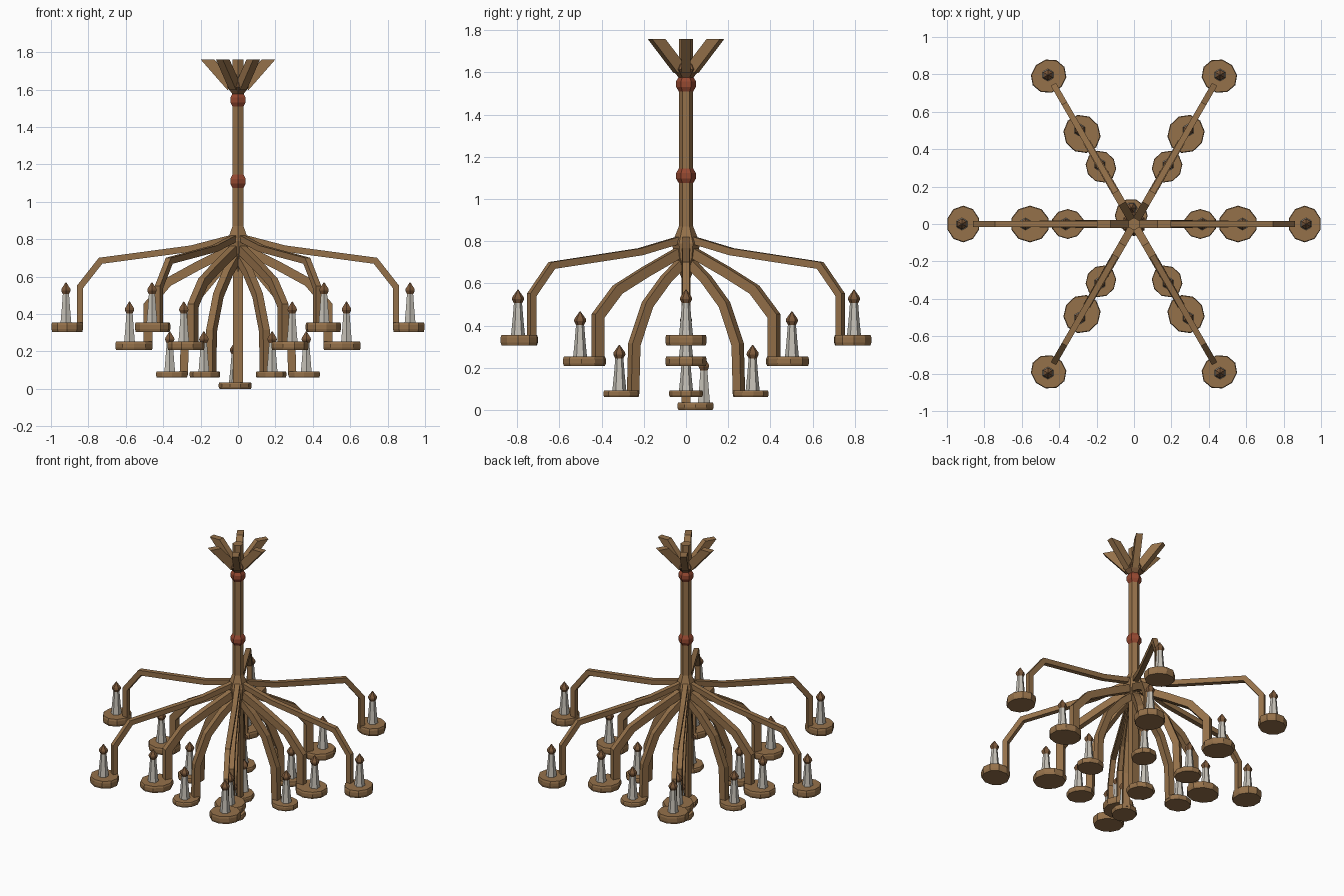
import bpy, bmesh, math
from mathutils import Matrix, Vector

cube = bpy.data.objects.get("Cube")
if cube:
    bpy.data.objects.remove(cube, do_unlink=True)


def material(name, colour):
    m = bpy.data.materials.new(name)
    m.use_nodes = True
    m.diffuse_color = (*colour, 1)
    m.node_tree.nodes["Principled BSDF"].inputs["Base Color"].default_value = (*colour, 1)
    return m


WOOD = material("brown wood", (0.30, 0.165, 0.068))
DARK = material("dark wood", (0.20, 0.098, 0.042))
WAX = material("pale wax", (0.56, 0.53, 0.47))
RED = material("red band", (0.30, 0.065, 0.03))


def finish(name, bm, mat, matrix=Matrix()):
    bmesh.ops.recalc_face_normals(bm, faces=bm.faces)
    mesh = bpy.data.meshes.new(name)
    bm.to_mesh(mesh)
    bm.free()
    mesh.materials.append(mat)
    ob = bpy.data.objects.new(name, mesh)
    ob.matrix_world = matrix
    bpy.context.collection.objects.link(ob)
    return ob


def loft(name, rings, mat, matrix):
    """Skin a list of equal-length rings of points and cap both ends."""
    bm = bmesh.new()
    loops = [[bm.verts.new(p) for p in ring] for ring in rings]
    n = len(loops[0])
    for a, b in zip(loops, loops[1:]):
        for i in range(n):
            j = (i + 1) % n
            bm.faces.new((a[i], a[j], b[j], b[i]))
    bm.faces.new(loops[0])
    bm.faces.new(loops[-1])
    return finish(name, bm, mat, matrix)


def turned(name, profile, sides, mat, matrix=Matrix()):
    """Faceted turned part from (radius, height) pairs."""
    rings = []
    for r, z in profile:
        angles = [math.tau * (i + 0.5) / sides for i in range(sides)]
        rings.append([(r * math.cos(a), r * math.sin(a), z) for a in angles])
    return loft(name, rings, mat, matrix)


def beam(name, path, thick, width, mat, matrix, flat_end=False):
    """Mitred rectangular bar following (radius, height) points."""
    pts = [Vector(p) for p in path]
    rings = []
    for i, p in enumerate(pts):
        d0 = (p - pts[i - 1]).normalized() if i else None
        d1 = (pts[i + 1] - p).normalized() if i < len(pts) - 1 else None
        d0, d1 = d0 or d1, d1 or d0
        t = (d0 + d1).normalized()
        side = Vector((-t.y, t.x)) * (thick / 2 / t.dot(d1))
        if flat_end and i == len(pts) - 1:
            side = Vector((-thick / 2 / t.y, 0))
        a, b, w = p + side, p - side, width / 2
        rings.append([(a.x, -w, a.y), (a.x, w, a.y), (b.x, w, b.y), (b.x, -w, b.y)])
    return loft(name, rings, mat, matrix)


def dish_and_candle(label, base, height, rx, ry, dish_at, candle_at, spin=Matrix()):
    place = spin @ Matrix.Translation((dish_at, 0, base))
    turned(label + "_dish", [(0.95, 0), (1, height * 0.3), (1, height * 0.75), (0.96, height)],
           10, WOOD, place @ Matrix.Diagonal((rx, ry, 1, 1)))
    place = spin @ Matrix.Translation((candle_at, 0, base + height))
    turned(label + "_candle", [(0.033, 0), (0.026, 0.07), (0.019, 0.155)], 6, WAX, place)
    turned(label + "_flame", [(0.016, 0.145), (0.029, 0.17), (0.027, 0.18), (0.002, 0.215)],
           6, DARK, place)


# Central shaft, hub and red bands
turned("shaft", [(0.034, 0.83), (0.034, 1.62)], 6, WOOD)
turned("hub", [(0.02, 0.62), (0.055, 0.72), (0.066, 0.79), (0.034, 0.87)], 6, WOOD)
for z in (1.11, 1.545):
    turned("red_band", [(0.034, z - 0.035), (0.047, z - 0.013), (0.047, z + 0.013),
                        (0.034, z + 0.035)], 6, RED)
turned("ceiling_cup", [(0.034, 1.575), (0.066, 1.615), (0.05, 1.64)], 6, DARK)
turned("ceiling_stem", [(0.034, 1.6), (0.034, 1.76)], 6, WOOD)

# Three tiers: arm path, thickness, width, dish base, height, radii, dish and candle distance
tiers = {
    "upper": ([(0.02, 0.81), (0.25, 0.75), (0.735, 0.685), (0.845, 0.545), (0.845, 0.32)],
              0.034, 0.032, 0.305, 0.05, 0.089, 0.098, 0.913, 0.92),
    "middle": ([(0.02, 0.755), (0.22, 0.655), (0.375, 0.57), (0.482, 0.445), (0.482, 0.22)],
               0.048, 0.04, 0.207, 0.045, 0.105, 0.098, 0.556, 0.58),
    "lower": ([(0.02, 0.7), (0.11, 0.62), (0.21, 0.50), (0.283, 0.31), (0.29, 0.075)],
              0.044, 0.042, 0.06, 0.033, 0.088, 0.08, 0.354, 0.365),
}
for k in range(6):
    spin = Matrix.Rotation(math.radians(60 * k), 4, "Z")
    for label, (path, thick, width, *rest) in tiers.items():
        beam(label + "_arm", path, thick, width, WOOD, spin)
        dish_and_candle(label, *rest, spin)
    # Splayed ceiling prongs
    beam("ceiling_prong", [(0.035, 1.615), (0.162, 1.76)], 0.055, 0.042, WOOD, spin, True)

# Lowest light hanging on a straight stem
beam("bottom_stem", [(0, 0.7), (0, 0.02)], 0.042, 0.056, WOOD,
     Matrix.Rotation(math.radians(90), 4, "Z"))
dish_and_candle("bottom", 0, 0.035, 0.09, 0.088, 0.045, 0.085,
                Matrix.Translation((-0.015, 0, 0)) @ Matrix.Rotation(math.radians(90), 4, "Z"))
